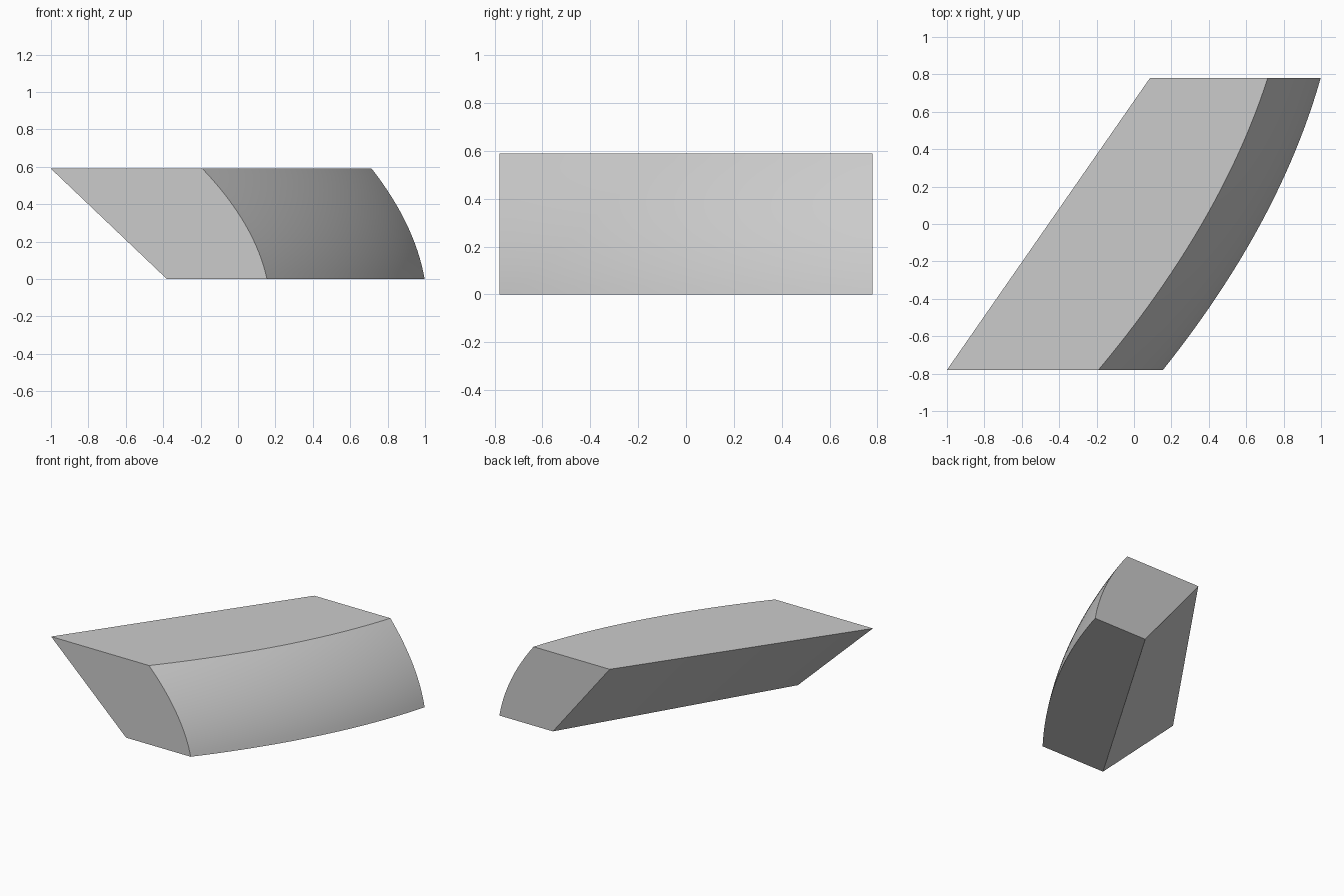
import bpy
import bmesh
import math

cube = bpy.data.objects.get("Cube")
if cube:
    bpy.data.objects.remove(cube, do_unlink=True)

HEIGHT = 0.59
HALF_DEPTH = 0.78
BULGE = 0.1
ROWS, STEPS = 24, 16


def mix(a, b, t):
    return a + (b - a) * t


def arc_x(z, foot, lean):
    """Rounded side: steep at the foot, leaning inward toward the top."""
    h = z / HEIGHT
    return foot - lean * mix(h, h * h, 0.63)


def section(t):
    """Closed outline at depth t, from the front (0) to the back (1)."""
    y = mix(-HALF_DEPTH, HALF_DEPTH, t)
    bow = BULGE * 4 * t * (1 - t)
    foot = mix(0.155, 0.998, t) + bow
    lean = mix(0.345, 0.283, t)
    points = [(mix(-0.38, 0.555, t), y, 0), (foot, y, 0)]
    for i in range(1, STEPS + 1):
        z = HEIGHT * i / STEPS
        points.append((arc_x(z, foot, lean), y, z))
    points.append((mix(-1.0, 0.085, t), y, HEIGHT))
    return points


# Loft the sections along the depth and cap both ends
bm = bmesh.new()
rings = [[bm.verts.new(p) for p in section(r / ROWS)] for r in range(ROWS + 1)]
for a, b in zip(rings, rings[1:]):
    for i in range(len(a)):
        j = (i + 1) % len(a)
        bm.faces.new((a[i], a[j], b[j], b[i]))
bm.faces.new(rings[0])
bm.faces.new(rings[-1])
bmesh.ops.recalc_face_normals(bm, faces=bm.faces)
mesh = bpy.data.meshes.new("curved_block")
bm.to_mesh(mesh)
bm.free()

block = bpy.data.objects.new("curved_block", mesh)
bpy.context.collection.objects.link(block)

# Plain grey finish
grey = bpy.data.materials.new("light_grey")
grey.use_nodes = True
color = (0.6, 0.6, 0.6, 1)
grey.diffuse_color = color
grey.node_tree.nodes["Principled BSDF"].inputs["Base Color"].default_value = color
mesh.materials.append(grey)

# Smooth the rounded side, keep the outline edges sharp
bpy.ops.object.select_all(action="DESELECT")
block.select_set(True)
bpy.context.view_layer.objects.active = block
bpy.ops.object.shade_smooth_by_angle(angle=math.radians(25))
